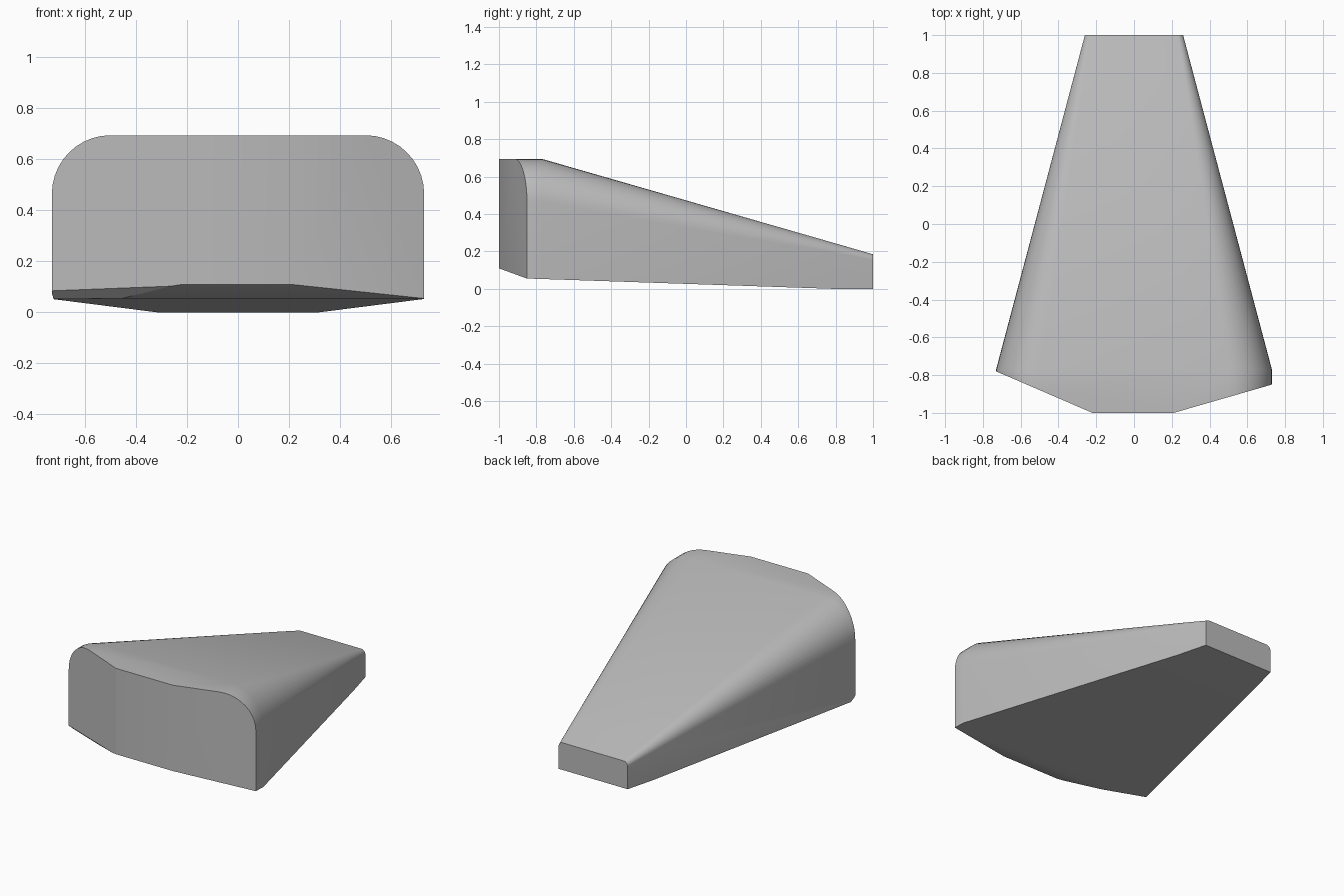
import bpy
import bmesh
from math import sin, cos, pi
from mathutils import Vector

cube = bpy.data.objects.get("Cube")
if cube:
    bpy.data.objects.remove(cube)

grey = bpy.data.materials.new("plain grey")
grey.use_nodes = True
colour = (0.5, 0.5, 0.5, 1)
grey.diffuse_color = colour
grey.node_tree.nodes["Principled BSDF"].inputs["Base Color"].default_value = colour


def section(bm, y, half, bottom, top, radius, steps=10):
    """Upright outline with a flat base and rounded upper corners."""
    pts = [(half, bottom)]
    for i in range(steps + 1):
        a = pi / 2 * i / steps
        pts.append((half - radius + radius * cos(a), top - radius + radius * sin(a)))
    pts += [(-x, z) for x, z in reversed(pts)]
    return [bm.verts.new((x, y, z)) for x, z in pts]


def slice_off(bm, a, b, c):
    """Cut along the plane through three points and cap the opening."""
    a, b, c = Vector(a), Vector(b), Vector(c)
    normal = (b - a).cross(c - a).normalized()
    if normal.dot(Vector((0, 0, 0.2)) - a) > 0:
        normal.negate()
    bmesh.ops.bisect_plane(bm, geom=bm.verts[:] + bm.edges[:] + bm.faces[:],
                           plane_co=a, plane_no=normal, clear_outer=True)
    rim = [e for e in bm.edges if e.is_boundary]
    bmesh.ops.edgeloop_fill(bm, edges=rim)


# Tapered wedge, lofted from the broad front to the narrow back
bm = bmesh.new()
rings = [section(bm, *s) for s in (
    (-1.0, 0.73, 0.06, 0.695, 0.23),
    (-0.77, 0.73, 0.053, 0.695, 0.23),
    (0.8, 0.313, 0.0, 0.243, 0.05),
    (1.0, 0.26, 0.0, 0.185, 0.03))]
for r, s in zip(rings, rings[1:]):
    for i in range(len(r)):
        j = (i + 1) % len(r)
        bm.faces.new((r[i], r[j], s[j], s[i]))
bm.faces.new(rings[0])
bm.faces.new(rings[-1])
bmesh.ops.recalc_face_normals(bm, faces=bm.faces[:])

# Slanted front faces, uneven from side to side
slice_off(bm, (-0.22, -1, 0), (-0.73, -0.78, 0), (-0.22, -1, 1))
slice_off(bm, (0.21, -1, 0), (0.73, -0.85, 0), (0.21, -1, 1))

# Bevels under the front edge
slice_off(bm, (0, -1, 0.11), (0.5, -1, 0.11), (0, -0.85, 0.055))
slice_off(bm, (-0.22, -1, 0.105), (-0.73, -0.78, 0.085), (-0.71, -0.75, 0.053))
bmesh.ops.recalc_face_normals(bm, faces=bm.faces[:])

mesh = bpy.data.meshes.new("wedge_body")
bm.to_mesh(mesh)
bm.free()
mesh.materials.append(grey)
body = bpy.data.objects.new("wedge_body", mesh)
bpy.context.collection.objects.link(body)

# Soft shoulders, crisp front and end edges
bpy.context.view_layer.objects.active = body
body.select_set(True)
bpy.ops.object.shade_smooth_by_angle(angle=pi / 9)
